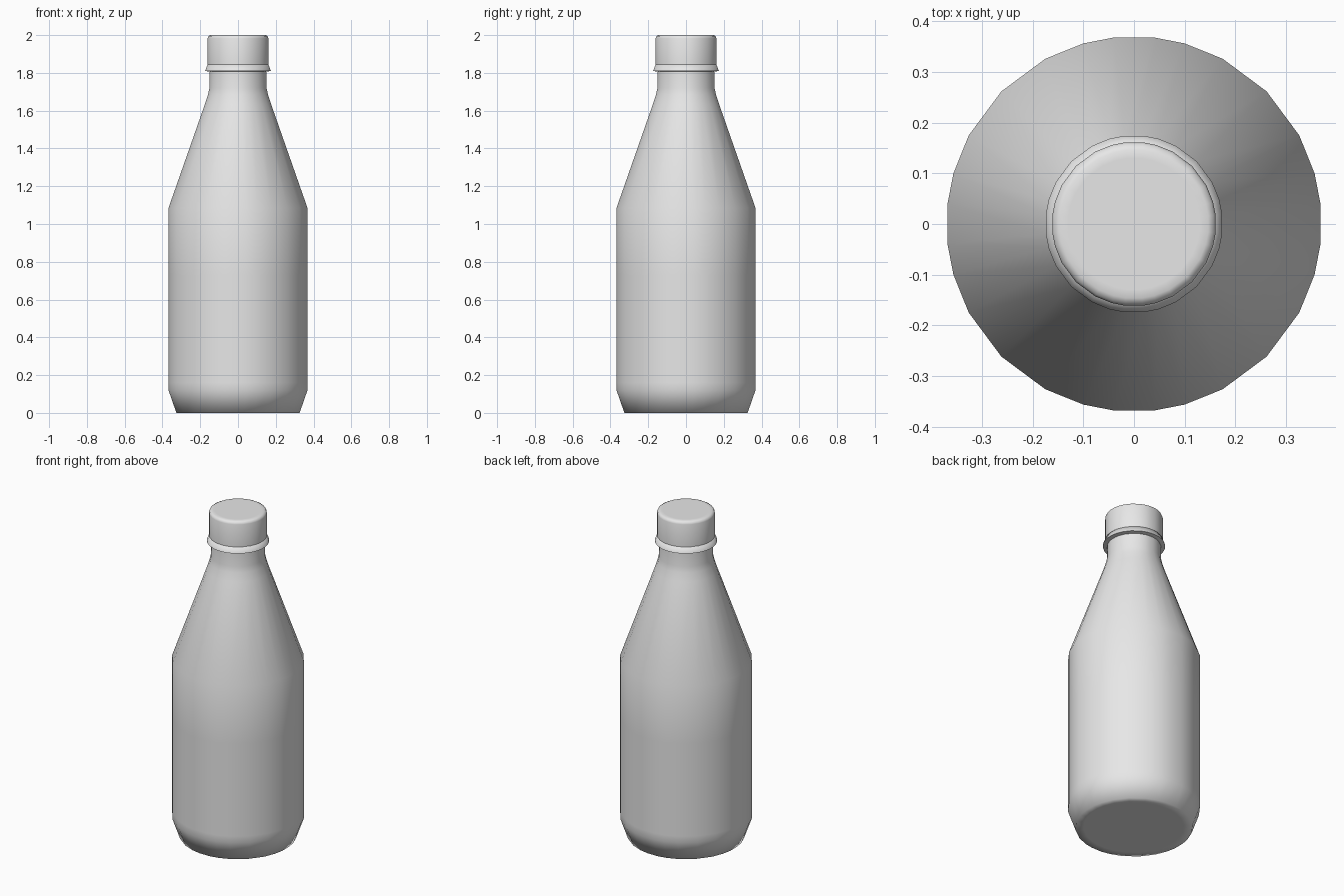
import bpy, bmesh, math

cube = bpy.data.objects.get("Cube")
if cube:
    bpy.data.objects.remove(cube, do_unlink=True)

# One plain grey for the whole bottle
grey = bpy.data.materials.new("light_grey")
grey.use_nodes = True
grey.diffuse_color = (0.8, 0.8, 0.8, 1)
grey.node_tree.nodes["Principled BSDF"].inputs["Base Color"].default_value = (0.8, 0.8, 0.8, 1)

# Uneven facet angles of one quadrant, repeated around the axis
QUADRANT = (6.2, 15.6, 28.2, 45, 61.8, 74.4, 83.8)
ANGLES = [math.radians(a + 90 * q) for q in range(4) for a in QUADRANT]


def lathe(name, profile):
    """Revolve (radius, height) points, listed bottom to top, and close both ends."""
    bm = bmesh.new()
    rings = [[bm.verts.new((r * math.cos(a), r * math.sin(a), z)) for a in ANGLES]
             for r, z in profile]
    n = len(ANGLES)
    for low, high in zip(rings, rings[1:]):
        for i in range(n):
            j = (i + 1) % n
            bm.faces.new((low[i], low[j], high[j], high[i]))
    bm.faces.new(rings[0][::-1])
    bm.faces.new(rings[-1])
    mesh = bpy.data.meshes.new(name)
    bm.to_mesh(mesh)
    bm.free()
    mesh.materials.append(grey)
    obj = bpy.data.objects.new(name, mesh)
    bpy.context.collection.objects.link(obj)
    bpy.ops.object.select_all(action="DESELECT")
    obj.select_set(True)
    bpy.context.view_layer.objects.active = obj
    bpy.ops.object.shade_smooth_by_angle(angle=math.radians(80))
    return obj


# Body with tapered foot, straight wall, long shoulder and neck
lathe("bottle_body", [
    (0.28, 0), (0.328, 0), (0.37, 0.12), (0.37, 0.16), (0.37, 0.73), (0.37, 1.085),
    (0.176, 1.635), (0.16, 1.685), (0.152, 1.72), (0.15, 1.83)])

# Flared collar under the cap
lathe("neck_collar", [(0.148, 1.806), (0.175, 1.81), (0.161, 1.847), (0.148, 1.847)])

# Screw cap with a softened rim
lathe("bottle_cap", [
    (0.15, 1.845), (0.162, 1.845), (0.162, 1.983), (0.158, 1.994), (0.147, 2), (0.13, 2)])
